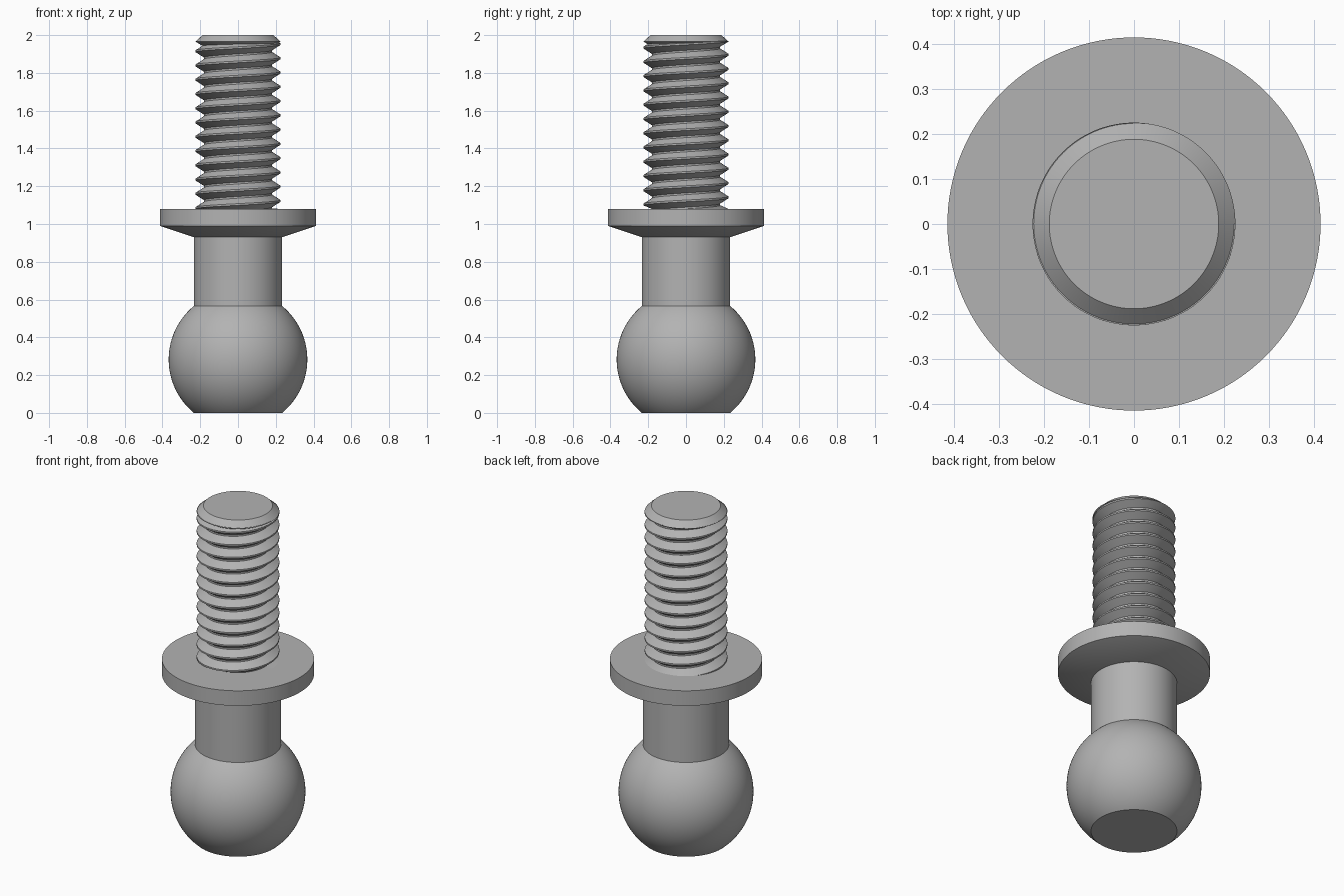
import bpy, bmesh
from math import sin, cos, pi, asin

cube = bpy.data.objects.get("Cube")
if cube:
    bpy.data.objects.remove(cube)

STEEL = (0.45, 0.45, 0.45, 1)
steel = bpy.data.materials.new("grey steel")
steel.use_nodes = True
steel.diffuse_color = STEEL
steel.node_tree.nodes["Principled BSDF"].inputs["Base Color"].default_value = STEEL


def finish(bm, name):
    """Turn a bmesh into a smooth-shaded steel object with crisp edges."""
    mesh = bpy.data.meshes.new(name)
    bm.to_mesh(mesh)
    bm.free()
    obj = bpy.data.objects.new(name, mesh)
    bpy.context.collection.objects.link(obj)
    mesh.materials.append(steel)
    bpy.ops.object.select_all(action="DESELECT")
    obj.select_set(True)
    bpy.context.view_layer.objects.active = obj
    bpy.ops.object.shade_smooth_by_angle(angle=pi / 7)
    return obj


def lathe(name, profile, sides=128):
    """Revolve (radius, height) points, listed upwards, and cap both ends."""
    bm = bmesh.new()
    rings = [[bm.verts.new((r * cos(2 * pi * i / sides), r * sin(2 * pi * i / sides), z))
              for i in range(sides)] for r, z in profile]
    for low, high in zip(rings, rings[1:]):
        for i in range(sides):
            j = (i + 1) % sides
            bm.faces.new((low[i], low[j], high[j], high[i]))
    bm.faces.new(rings[0][::-1])
    bm.faces.new(rings[-1])
    return finish(bm, name)


def thread(name, root, crest, pitch, bottom, top, phase, sides=96):
    """Right-handed screw thread, trimmed flat at both ends."""
    tooth = [(0.0, root), (0.12, root), (0.5, crest), (0.62, crest)]
    turns = int((top - bottom) / pitch) + 3
    bm = bmesh.new()
    columns = []
    for i in range(sides + 1):
        a = 2 * pi * i / sides
        column = []
        for k in range(turns):
            for f, r in tooth:
                z = bottom + pitch * (k - 2 + i / sides + f + phase)
                column.append(bm.verts.new((r * cos(a), r * sin(a), min(max(z, bottom), top))))
        columns.append(column)
    for left, right in zip(columns, columns[1:]):
        for k in range(len(left) - 1):
            bm.faces.new((left[k], right[k], right[k + 1], left[k + 1]))
    bmesh.ops.remove_doubles(bm, verts=bm.verts, dist=1e-5)
    bmesh.ops.dissolve_degenerate(bm, edges=bm.edges, dist=1e-5)
    return finish(bm, name)


# Ball with flats cut where it meets the ground and the neck
ball_r, flat_r, ball_z = 0.367, 0.234, 0.283
limit = pi / 2 - asin(flat_r / ball_r)
steps = 40
arc = [limit * (2 * i / steps - 1) for i in range(steps + 1)]
lathe("ball", [(ball_r * cos(a), ball_z + ball_r * sin(a)) for a in arc])

# Neck and tapered flange
lathe("neck", [(0.234, 0.56), (0.234, 0.935)])
lathe("flange", [(0.234, 0.93), (0.414, 0.99), (0.414, 1.08)])

# Threaded stud with a chamfered tip
lathe("stud_core", [(0.178, 1.07), (0.178, 1.97)])
thread("stud_thread", 0.18, 0.225, 0.0755, 1.08, 1.968, 0.0)
lathe("stud_tip", [(0.182, 1.94), (0.225, 1.965), (0.188, 2.0)])
